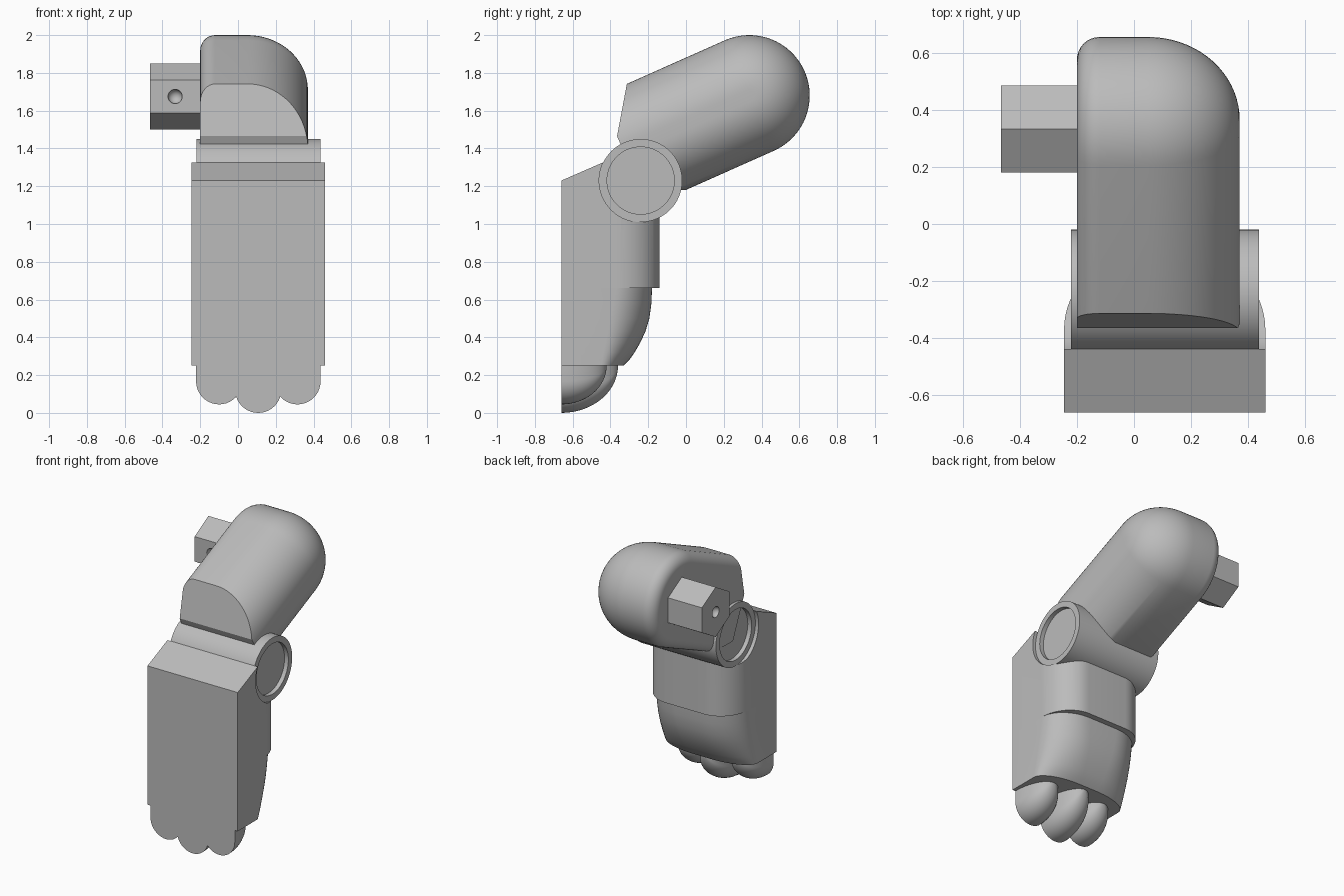
import bpy, bmesh
from math import sin, cos, pi, radians
from mathutils import Vector

cube = bpy.data.objects.get("Cube")
if cube:
    bpy.data.objects.remove(cube, do_unlink=True)

grey = bpy.data.materials.new("light grey")
grey.use_nodes = True
colour = (0.5, 0.5, 0.5, 1)
grey.diffuse_color = colour
grey.node_tree.nodes["Principled BSDF"].inputs["Base Color"].default_value = colour


def arc(cx, cy, rx, ry, start, end, steps):
    """Points on an elliptical arc, angles in degrees."""
    angles = [radians(start + (end - start) * i / steps) for i in range(steps + 1)]
    return [(cx + rx * cos(a), cy + ry * sin(a)) for a in angles]


def loft(name, rings, closed=True, cuts=()):
    """Skin a list of point rings, cut by planes and close the ends."""
    bm = bmesh.new()
    rows = [[bm.verts.new(p) for p in ring] for ring in rings]
    count = len(rows[0])
    for a, b in zip(rows, rows[1:]):
        for i in range(count if closed else count - 1):
            j = (i + 1) % count
            bm.faces.new((a[i], a[j], b[j], b[i]))
    bmesh.ops.remove_doubles(bm, verts=bm.verts, dist=1e-5)
    bmesh.ops.holes_fill(bm, edges=[e for e in bm.edges if e.is_boundary], sides=0)
    for co, normal in cuts:
        bmesh.ops.bisect_plane(bm, geom=bm.verts[:] + bm.edges[:] + bm.faces[:],
                               plane_co=co, plane_no=normal, clear_outer=True)
        bmesh.ops.holes_fill(bm, edges=[e for e in bm.edges if e.is_boundary], sides=0)
    bmesh.ops.recalc_face_normals(bm, faces=bm.faces)
    mesh = bpy.data.meshes.new(name)
    bm.to_mesh(mesh)
    bm.free()
    mesh.materials.append(grey)
    obj = bpy.data.objects.new(name, mesh)
    bpy.context.collection.objects.link(obj)
    return obj


def activate(obj):
    bpy.ops.object.select_all(action='DESELECT')
    obj.select_set(True)
    bpy.context.view_layer.objects.active = obj


def smooth(obj, angle=30):
    activate(obj)
    bpy.ops.object.shade_smooth_by_angle(angle=radians(angle))


def carve(obj, cutter):
    activate(obj)
    mod = obj.modifiers.new("carve", 'BOOLEAN')
    mod.operation, mod.solver, mod.object = 'DIFFERENCE', 'EXACT', cutter
    bpy.ops.object.modifier_apply(modifier=mod.name)
    bpy.data.objects.remove(cutter, do_unlink=True)


def circle_x(x, r, y, z, n=64, turn=0):
    """Ring around an axis along x."""
    return [(x, y + r * sin(2 * pi * i / n + turn), z + r * cos(2 * pi * i / n + turn))
            for i in range(n)]


# Elbow barrel with a recessed disc at each end
HINGE = (-0.24, 1.23)
LEFT, RIGHT = -0.22, 0.437
barrel_profile = [(LEFT + 0.03, 0.178), (LEFT, 0.178), (LEFT, 0.22),
                  (RIGHT, 0.22), (RIGHT, 0.178), (RIGHT - 0.03, 0.178)]
smooth(loft("elbow_barrel", [circle_x(x, r, *HINGE) for x, r in barrel_profile]))

# Upper arm: half profile swept straight, around the shoulder, and back
TILT = radians(24)


def arm_point(x, u, v):
    return Vector((x, 0.335 - cos(TILT) * u - sin(TILT) * v,
                   1.68 - sin(TILT) * u + cos(TILT) * v))


def arm_normal(u, v):
    return arm_point(0, u, v) - arm_point(0, 0, 0)


half = ([(-0.2, 0)] + arc(-0.12, 0.24, 0.08, 0.08, 180, 90, 8)
        + arc(0.05, 0.03, 0.32, 0.29, 90, 0, 18) + [(0.37, 0)])
END = 0.727
rings = [[arm_point(x, END, r) for x, r in half]]
for i in range(33):
    t = pi * i / 32
    rings.append([arm_point(x, -r * sin(t), r * cos(t)) for x, r in half])
rings.append([arm_point(x, END, -r) for x, r in half])
smooth(loft("upper_arm", rings, closed=False, cuts=[
    (arm_point(0, 0.567, 0.32), arm_normal(0.232, 0.16)),
    (arm_point(0, 0.51, -0.32), arm_normal(0.407, -0.91))]))

# Hexagonal shoulder peg with dimples in its end and its front face
peg = loft("shoulder_peg", [circle_x(x, 0.176, 0.333, 1.675, 6) for x in (-0.465, -0.18)])
for centre in ((-0.465, 0.333, 1.675), (-0.333, 0.181, 1.675)):
    bpy.ops.mesh.primitive_uv_sphere_add(segments=24, ring_count=12, radius=0.038,
                                         location=centre)
    carve(peg, bpy.context.object)
smooth(peg)

# Forearm sections: flat front, straight sides, rounded back
X0, X1, FRONT = -0.245, 0.46, -0.66


def section(z, side_end, back, rx):
    depth = back - side_end
    pts = ([(X0, FRONT)] + arc(X0 + rx, side_end, rx, depth, 180, 90, 14)
           + arc(X1 - rx, side_end, rx, depth, 90, 0, 14) + [(X1, FRONT)])
    return [(x, y, z) for x, y in pts]


# Forearm sleeve, sloped at the top and hollowed for the barrel
sleeve = loft("forearm_sleeve", [section(z, -0.37, -0.14, 0.2) for z in (0.66, 1.36)],
              cuts=[(Vector((0, FRONT, 1.23)), Vector((0, -0.1, 0.23)))])
carve(sleeve, loft("sleeve_cutter", [circle_x(x, 0.22, *HINGE) for x in (-0.4, 0.6)]))
smooth(sleeve)

# Hand: sections tapering towards the knuckles
hand_profile = [(0.25, -0.33), (0.28, -0.30), (0.32, -0.272), (0.37, -0.243), (0.43, -0.215),
                (0.5, -0.194), (0.58, -0.183), (0.66, -0.18)]
rings = []
for z, back in hand_profile:
    t = (z - 0.25) / 0.41
    rings.append(section(z, -0.45 + 0.08 * t, back, 0.28 - 0.04 * t))
smooth(loft("hand", rings), 35)

# Three fingers: U-shaped sections shrinking backwards
TOP = 0.25
for name, x, length, depth in (("outer_finger", -0.1, 0.205, 0.24),
                               ("middle_finger", 0.107, 0.25, 0.3),
                               ("inner_finger", 0.315, 0.205, 0.24)):
    r = 0.122
    outline = [(-r, 0)] + arc(0, r - length, r, r, 180, 360, 20) + [(r, 0)]
    rings = []
    for i in range(17):
        t = pi / 2 * i / 16
        rings.append([(x + a * cos(t), FRONT + depth * sin(t), TOP + b * cos(t))
                      for a, b in outline])
    smooth(loft(name, rings), 40)
